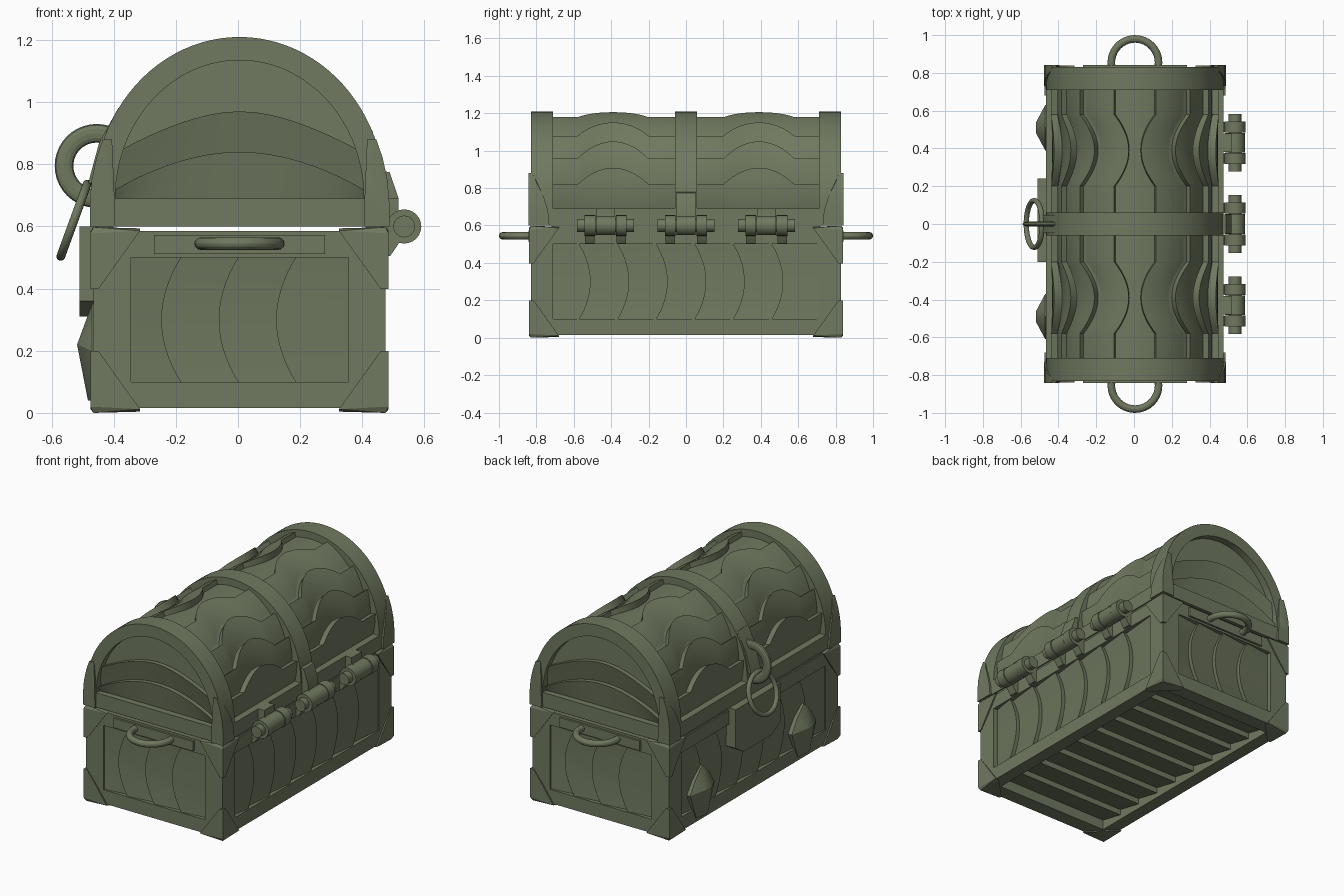
import bpy, bmesh
from math import sin, cos, pi, radians, sqrt

if "Cube" in bpy.data.objects:
    bpy.data.objects.remove(bpy.data.objects["Cube"])

mat = bpy.data.materials.new("olive")
mat.diffuse_color = (0.16, 0.19, 0.115, 1)
mat.use_nodes = True
mat.node_tree.nodes["Principled BSDF"].inputs["Base Color"].default_value = mat.diffuse_color


def finish(name, bm):
    bmesh.ops.recalc_face_normals(bm, faces=bm.faces)
    me = bpy.data.meshes.new(name)
    bm.to_mesh(me)
    bm.free()
    ob = bpy.data.objects.new(name, me)
    bpy.context.collection.objects.link(ob)
    me.materials.append(mat)
    return ob


def hull(name, pts):
    bm = bmesh.new()
    vs = [bm.verts.new(p) for p in pts]
    r = bmesh.ops.convex_hull(bm, input=vs)
    junk = [v for v in set(r["geom_interior"] + r["geom_unused"]) if isinstance(v, bmesh.types.BMVert)]
    bmesh.ops.delete(bm, geom=junk, context='VERTS')
    return finish(name, bm)


def box(name, x0, x1, y0, y1, z0, z1):
    return hull(name, [(x, y, z) for x in (x0, x1) for y in (y0, y1) for z in (z0, z1)])


def prism(name, pts, d0, d1, axis='y'):
    """Extrude an outline (xz along y, or yz along x)."""
    bm = bmesh.new()
    put = (lambda p, d: (p[0], d, p[1])) if axis == 'y' else (lambda p, d: (d, p[0], p[1]))
    a = [bm.verts.new(put(p, d0)) for p in pts]
    b = [bm.verts.new(put(p, d1)) for p in pts]
    n = len(pts)
    bm.faces.new(a)
    bm.faces.new(b[::-1])
    for i in range(n):
        bm.faces.new((a[i], a[(i + 1) % n], b[(i + 1) % n], b[i]))
    return finish(name, bm)


def planks(name, edges, vs, high, put, sub=1):
    """Overlapping boards: each rises from 0 to high(v) at its far edge, then steps down."""
    bm = bmesh.new()
    for e0, e1 in zip(edges, edges[1:]):
        rows = []
        for v in vs:
            a, b, h = e0(v), e1(v), high(v)
            row = [(a, -0.01)] + [(a + (b - a) * k / sub, h * k / sub) for k in range(sub + 1)] + [(b, -0.01)]
            rows.append([bm.verts.new(put(u, v, w)) for u, w in row])
        for r, s in zip(rows, rows[1:]):
            for k in range(len(r) - 1):
                bm.faces.new((r[k], r[k + 1], s[k + 1], s[k]))
    return finish(name, bm)


def torus(name, loc, rot, major, minor, squash=1):
    bpy.ops.mesh.primitive_torus_add(location=loc, rotation=rot, major_radius=major, minor_radius=minor,
                                     major_segments=40, minor_segments=12)
    ob = bpy.context.object
    ob.name = name
    ob.scale.z = squash
    ob.data.materials.append(mat)


def rod(name, x, z, y0, y1, r):
    prism(name, [(x + r * cos(k * pi / 12), z + r * sin(k * pi / 12)) for k in range(24)], y0, y1)


def arc(a, b, n=48):
    return [(a * cos(pi * k / n), 0.69 + b * sin(pi * k / n)) for k in range(n + 1)]


def span(a, b, n):
    return [a + (b - a) * k / n for k in range(n + 1)]


# Body: core, frame bars, corner posts
box("body_core", -.44, .44, -.80, .80, .08, .52)
box("body_top_rail", -.47, .47, -.83, .83, .5, .585)
for s in (-1, 1):
    box("base_long_rail", s * .39, s * .47, -.83, .83, .015, .1)
    box("base_short_rail", -.40, .40, s * .74, s * .83, .015, .1)
    box("lid_seat", s * .405, s * .462, -.72, .72, .58, .605)
    for t in (-1, 1):
        box("corner_post", s * .35, s * .47, t * .71, t * .83, .09, .51)


# Curved boards on the body sides, ends and floor
def bulged(u, amount):
    return lambda z: u + amount * (1 - ((z - .3) / .2) ** 2)


zs = span(.09, .51, 14)
side = [bulged(-.72, 0)] + [bulged(-.57 + .206 * i, .06) for i in range(6)] + [bulged(.72, 0)]
end = [bulged(-.36, 0)] + [bulged(u, .062) for u in (-.18, .005, .19)] + [bulged(.36, 0)]
for s in (-1, 1):
    planks("side_boards", side, zs, lambda v: .024, lambda u, v, h: (s * (.44 + h), s * u, v))
    planks("end_boards", end, zs, lambda v: .024, lambda u, v, h: (s * -u, -s * (.80 + h), v))
planks("floor_boards", [bulged(u, 0) for u in span(-.75, .75, 9)], [-.40, .40], lambda v: .035,
       lambda u, v, h: (v, u, .08 - h))

# Lid: lower rail, vaulted core, end rims, centre band
box("lid_rail", -.47, .47, -.83, .83, .6, .69)
prism("lid_core", arc(.425, .475), -.785, .785)
for s in (-1, 1):
    prism("lid_end_rim", arc(.47, .52) + arc(.40, .445)[::-1], s * .71, s * .83)
prism("lid_centre_band", arc(.47, .52), -.06, .06)


# Wavy boards on the lid vault
def bump(y):
    return max(0, 1 - ((y - .39) / .19) ** 2)


def wavy(flat, rise):
    return lambda y: radians(flat + rise * bump(y))


vault = [wavy(f, r) for f, r in ((-2, 0), (15, 10), (32, 12), (50.5, 12.5), (76, 10))]
ys = [.05] + span(.2, .58, 16) + [.72]
for s in (-1, 1):
    for t in (-1, 1):
        planks("lid_boards", vault, ys, lambda y: .034 + .013 * bump(y),
               lambda u, v, h: (s * (.425 + h) * cos(u), t * v, .69 + (.47 + h) * sin(u)), 5)

# Arched boards on the lid ends
gable = [lambda v: .66, lambda v: .84 - .14 * v * v, lambda v: .97 - .14 * v * v]
for s in (-1, 1):
    planks("lid_end_boards", gable, span(-1, 1, 24), lambda v: .028,
           lambda u, v, h: (v * .43 * sqrt(1 - (max(0, u - .69) / .48) ** 2), s * (.785 + h), u), 3)

# Corner brackets on the body and leaf shaped ones on the lid
for s in (-1, 1):
    for t in (-1, 1):
        for name, z, d in (("lower_bracket", 0, 1), ("upper_bracket", .598, -1)):
            X, Y, i = .48, .84, .025
            pts = [(X - .01, Y - .01, 0), (X, Y, .02), (.32, Y, .012), (.32, Y - i, .004),
                   (X, .68, .012), (X - i, .68, .004), (X, Y, .2), (X - i, Y, .2), (X, Y - i, .2)]
            hull(name, [(s * x, t * y, z + d * h) for x, y, h in pts])
        pts = []
        for z, xi, yi in ((.6, .40, .73), (.68, .402, .738), (.75, .408, .76), (.82, .421, .795), (.88, .437, .838)):
            xo = .012 - .009 * max(0, z - .69) / .19 + .47 * sqrt(1 - (max(0, z - .69) / .52) ** 2)
            pts += [(xi, .843, z), (xi, .82, z), (xo, .843, z), (xo, yi, z), (xo - .03, yi, z)]
        hull("lid_corner_leaf", [(s * x, t * y, z) for x, y, z in pts])

# End handles
for s in (-1, 1):
    box("handle_plate", -.275, .275, s * .82, s * .843, .512, .572)
    torus("end_handle", (0, s * .855, .545), (0, 0, 0), .125, .02)

# Hinges
for y, top in ((-.43, .69), (0, .78), (.43, .69)):
    strap = [(.45, .6), (.52, .6), (.512, .65), (.512, .69)]
    strap += [(.483, .775), (.45, .78)] if top > .7 else [(.45, .69)]
    prism("hinge_upper_strap", strap, y - .05, y + .05)
    rod("hinge_middle_knuckle", .53, .6, y - .052, y + .052, .052)
    rod("hinge_pin", .53, .6, y - .153, y + .153, .035)
    for s in (-1, 1):
        rod("hinge_outer_knuckle", .53, .6, y + s * .055, y + s * .113, .055)
        prism("hinge_lower_strap", [(.45, .505), (.485, .505), (.512, .545), (.53, .6), (.45, .6)],
              y + s * .058, y + s * .11)

# Lock plate, hasp and rings
prism("lock_plate", [(-.2, .6), (.24, .6), (.24, .36), (.16, .31), (-.12, .31), (-.2, .36)], -.515, -.44, 'x')
prism("hasp_plate", [(-.37, .985), (-.39, .982), (-.452, .87), (-.487, .74), (-.44, .74)], -.048, .048)
torus("hasp_ring", (-.46, 0, .795), (pi / 2, 0, 0), .105, .03, .45)
torus("pull_ring", (-.533, 0, .62), (0, radians(110), 0), .124, .014)

# Pointed studs beside the lock
for y in (-.49, .51):
    hull("pointed_stud", [(-.523, y - .03, .22), (-.523, y + .03, .22), (-.488, y, .04)] +
         [(x, y + dy, z) for x in (-.44, -.475) for dy, z in
          ((0, .35), (.07, .28), (.12, .2), (.06, .04), (-.06, .04), (-.12, .2), (-.07, .28))])

# Small overall offset and edge-preserving smooth shading
for ob in bpy.data.objects:
    ob.location.x += .005
    ob.select_set(True)
bpy.context.view_layer.objects.active = bpy.data.objects["lid_core"]
bpy.ops.object.shade_smooth_by_angle(angle=radians(25))
